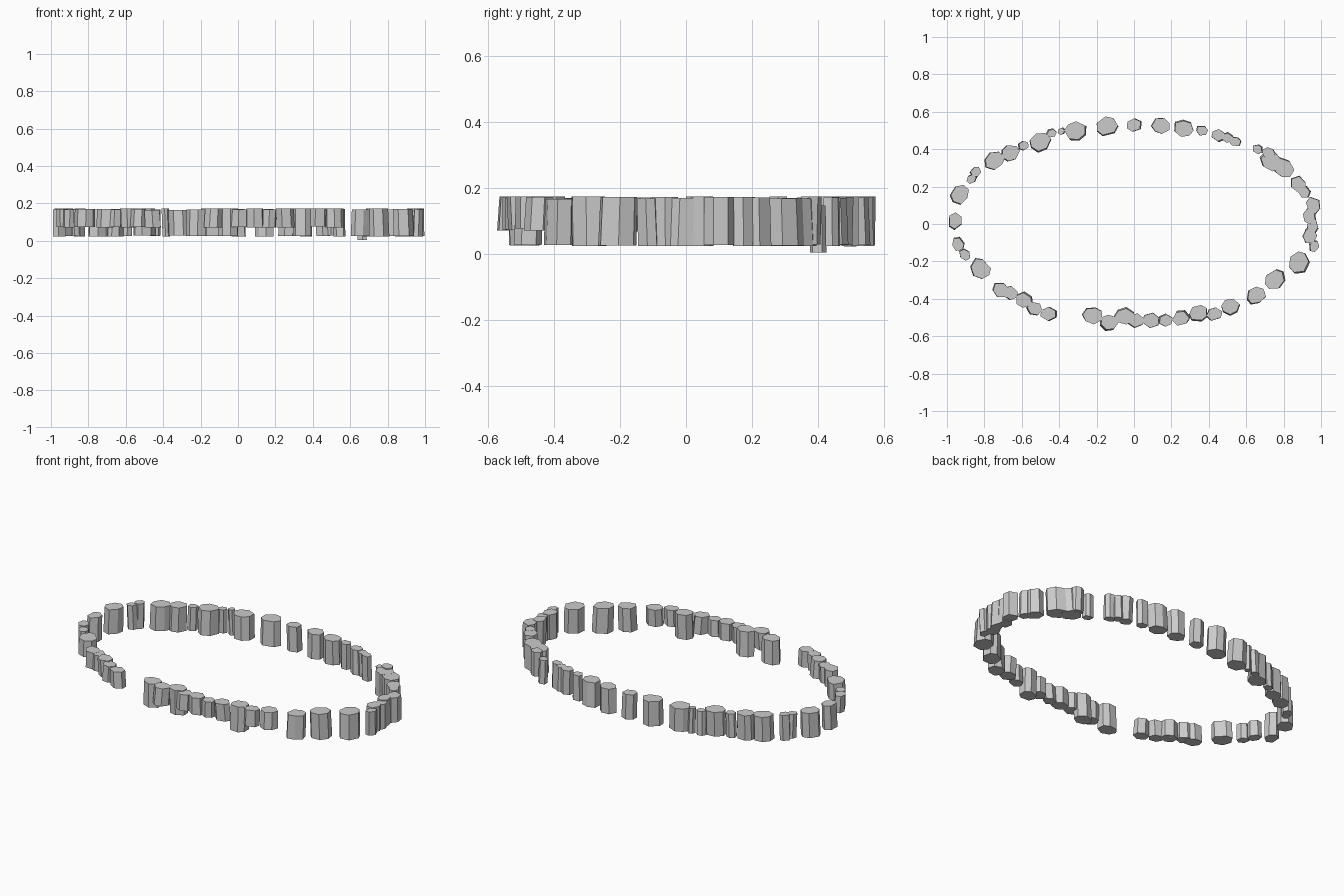
import bpy, bmesh, math, random

random.seed(4)

def stone(name, x, y, r, z0=0.025, z1=0.17, lean=0.006):
    """Irregular faceted upright block, slightly longer along the ring."""
    n = 6 if r < 0.047 else 7
    tang = math.atan2(y / 0.53, x / 0.95)
    yaw = math.atan2(0.53 * math.cos(tang), -0.95 * math.sin(tang))
    z0 += random.uniform(-0.003, 0.003)
    z1 += random.uniform(-0.004, 0.004)
    dx, dy = random.uniform(-lean, lean), random.uniform(-lean, lean)
    bm = bmesh.new()
    low, top = [], []
    start = random.uniform(0, 1)
    for i in range(n):
        a = start + (i + random.uniform(-0.15, 0.15)) * 2 * math.pi / n
        k = r * random.uniform(0.93, 1.05)
        u, v = 1.1 * k * math.cos(a), 0.92 * k * math.sin(a)
        px = u * math.cos(yaw) - v * math.sin(yaw)
        py = u * math.sin(yaw) + v * math.cos(yaw)
        low.append(bm.verts.new((x + px + dx, y + py + dy, z0)))
        top.append(bm.verts.new((x + px * 0.97, y + py * 0.97, z1)))
    bm.faces.new(low[::-1])
    bm.faces.new(top)
    for i in range(n):
        j = (i + 1) % n
        bm.faces.new((low[i], low[j], top[j], top[i]))
    me = bpy.data.meshes.new(name)
    bm.to_mesh(me)
    bm.free()
    bpy.context.collection.objects.link(bpy.data.objects.new(name, me))

# Full-height stones: back arc, left to right (x, y, radius)
back = [(-.957, .02, .042), (-.93, .16, .052), (-.87, .24, .027), (-.845, .28, .03),
        (-.745, .34, .052), (-.66, .38, .05), (-.59, .42, .028), (-.50, .44, .055),
        (-.44, .485, .025), (-.39, .495, .02), (-.315, .50, .055), (-.145, .525, .057),
        (0, .53, .04), (.145, .525, .048), (.265, .51, .05), (.365, .50, .031),
        (.45, .475, .036), (.50, .46, .03), (.54, .44, .03)]

# Full-height stones: right arc
right = [(.72, .38, .035), (.735, .335, .055), (.80, .30, .055), (.88, .21, .044),
         (.91, .17, .032), (.957, .10, .044), (.935, .04, .04), (.955, -.01, .036),
         (.94, -.065, .042), (.965, -.12, .03), (.88, -.205, .058), (.75, -.30, .055),
         (.655, -.38, .05)]

# Full-height stones: front
front = [(.345, -.475, .049), (-.05, -.495, .05), (-.22, -.49, .05)]

# Short stones raised above the others at the front and front left
short = [(.515, -.44, .047), (.43, -.48, .04), (.25, -.505, .045), (.17, -.515, .038),
         (.09, -.515, .045), (.01, -.515, .044), (-.13, -.525, .047),
         (-.46, -.48, .042), (-.53, -.45, .04), (-.59, -.41, .045), (-.66, -.37, .04),
         (-.71, -.355, .044), (-.82, -.24, .056), (-.905, -.165, .032),
         (-.94, -.11, .037)]

for group, stones in (("back", back), ("right", right), ("front", front)):
    for i, (x, y, r) in enumerate(stones):
        stone(f"{group}_stone_{i + 1}", x, y, r)
for i, (x, y, r) in enumerate(short):
    stone(f"short_stone_{i + 1}", x, y, r, z0=0.073)

# Small sunken stone touching the ground
stone("sunken_stone", .66, .40, .027, z0=0.005, z1=0.15)
